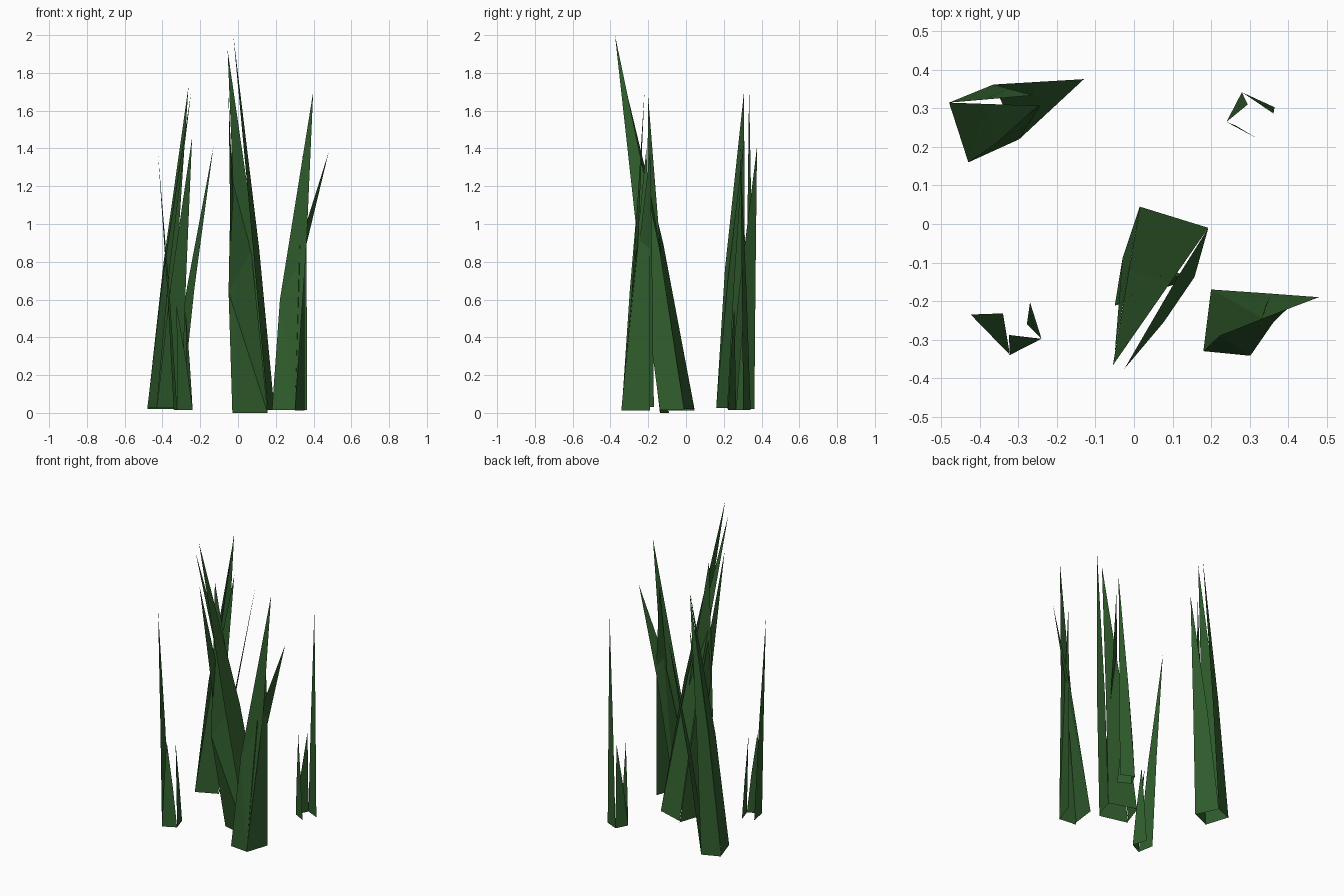
import bpy
import bmesh
from mathutils import Vector

if "Cube" in bpy.data.objects:
    bpy.data.objects.remove(bpy.data.objects["Cube"])

# leaf green shared by every blade
green = bpy.data.materials.new("leaf_green")
green.diffuse_color = (0.03, 0.11, 0.026, 1)
green.use_nodes = True
green.node_tree.nodes["Principled BSDF"].inputs["Base Color"].default_value = green.diffuse_color


def blade(name, p, q, tip, z0=0.012, mp=None, mq=None):
    """Leaf with two base corners, two bent middle corners and one tip.
    mp / mq are the middle corners; left out, they lie near the straight edge."""
    bm = bmesh.new()
    tip = Vector(tip)
    low, mid = [], []
    for (x, y), m in ((p, mp), (q, mq)):
        base = Vector((x, y, z0))
        low.append(bm.verts.new(base))
        s = tip - base
        mid.append(bm.verts.new(m or base + Vector((s.x * 0.4, s.y * 0.4, s.z * 0.46))))
    top = bm.verts.new(tip)
    bm.faces.new((low[0], low[1], mid[0]))
    bm.faces.new((low[1], mid[1], mid[0]))
    bm.faces.new((mid[0], mid[1], top))
    me = bpy.data.meshes.new(name)
    bm.to_mesh(me)
    bm.free()
    me.materials.append(green)
    bpy.context.collection.objects.link(bpy.data.objects.new(name, me))


# centre clump
a, b, c, d = (0.193, -0.01), (0.015, 0.045), (-0.03, -0.09), (0.157, -0.138)
blade("centre_back_blade", a, b, (-0.055, -0.367, 1.92), 0.02)
blade("centre_left_blade", b, c, (-0.05, -0.335, 1.69), 0.012)
blade("centre_right_blade", a, d, (-0.025, -0.376, 2.0), 0.015,
      (0.112, -0.14, 0.87), (0.077, -0.255, 0.9))
blade("centre_front_blade", c, d, (-0.03, -0.2, 1.67), 0.0,
      (-0.05, -0.212, 0.64), (0.07, -0.135, 0.86))

# right front clump, open at the back
a, b, c, d = (0.18, -0.33), (0.302, -0.342), (0.352, -0.19), (0.2, -0.17)
blade("right_front_blade", a, b, (0.398, -0.22, 1.7), 0.015,
      (0.222, -0.29, 0.6), (0.362, -0.255, 0.88))
blade("right_right_blade", b, c, (0.342, -0.21, 1.4), 0.012,
      (0.32, -0.285, 0.65), (0.352, -0.19, 0.88))
blade("right_left_blade", a, d, (0.48, -0.19, 1.38), 0.03,
      (0.335, -0.245, 0.92), (0.345, -0.18, 0.82))

# left back clump
a, b, c, d = (-0.365, 0.362), (-0.48, 0.315), (-0.43, 0.16), (-0.298, 0.22)
blade("left_back_blade", a, b, (-0.262, 0.334, 1.73), 0.02)
blade("left_outer_blade", b, c, (-0.248, 0.307, 1.7), 0.025, None, (-0.362, 0.206, 0.76))
blade("left_inner_blade", a, d, (-0.13, 0.376, 1.41), 0.02)
blade("left_front_blade", c, d, (-0.243, 0.308, 1.46), 0.025)

# small back right tuft
a, b, c, d = (0.365, 0.303), (0.28, 0.342), (0.24, 0.265), (0.32, 0.222)
blade("small_back_tall_blade", a, b, (0.362, 0.287, 1.4), 0.015)
blade("small_back_left_blade", b, c, (0.295, 0.31, 0.56), 0.015)
blade("small_back_front_blade", c, d, (0.265, 0.255, 0.56), 0.015)

# small front left tuft
a, b, c, d = (-0.34, -0.232), (-0.322, -0.34), (-0.24, -0.298), (-0.27, -0.203)
blade("small_front_tall_blade", a, b, (-0.424, -0.235, 1.38), 0.015)
blade("small_front_front_blade", b, c, (-0.325, -0.288, 0.57), 0.015)
blade("small_front_right_blade", c, d, (-0.278, -0.26, 0.55), 0.015)
